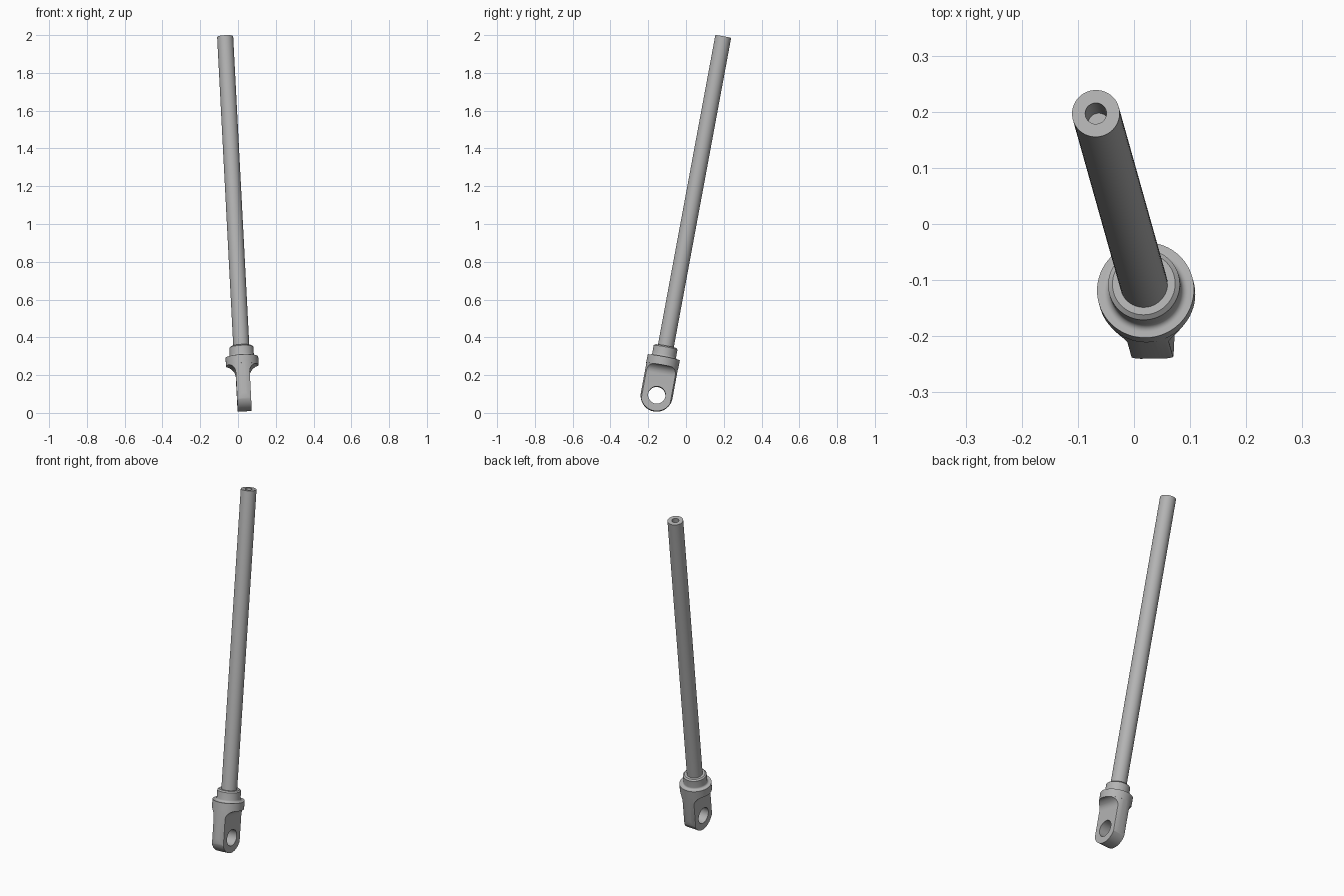
import bpy, bmesh, math
from mathutils import Matrix, Vector

cube = bpy.data.objects.get("Cube")
if cube:
    bpy.data.objects.remove(cube, do_unlink=True)

# Leaning frame: origin at the eye hole, z along the rod
EYE = Vector((0.031, -0.155, 0.093))
TOP = Vector((-0.068, 0.197, 1.992))
LENGTH = (TOP - EYE).length
az = (TOP - EYE).normalized()
ay = az.cross(Vector((1, 0, 0))).normalized()
ax = ay.cross(az)
FRAME = Matrix.Translation(EYE) @ Matrix((ax, ay, az)).transposed().to_4x4()

steel = bpy.data.materials.new("grey_steel")
steel.use_nodes = True
GREY = (0.45, 0.45, 0.45, 1)
steel.diffuse_color = GREY
steel.node_tree.nodes["Principled BSDF"].inputs["Base Color"].default_value = GREY


def finish(name, bm):
    bmesh.ops.recalc_face_normals(bm, faces=bm.faces)
    mesh = bpy.data.meshes.new(name)
    bm.to_mesh(mesh)
    bm.free()
    mesh.materials.append(steel)
    obj = bpy.data.objects.new(name, mesh)
    bpy.context.collection.objects.link(obj)
    obj.matrix_world = FRAME
    return obj


def lathe(name, profile, steps=64):
    """Spin a closed (radius, z) outline that starts and ends on the axis."""
    bm = bmesh.new()
    verts = [bm.verts.new((r, 0, z)) for r, z in profile]
    edges = [bm.edges.new(p) for p in zip(verts, verts[1:])]
    bmesh.ops.spin(bm, geom=verts + edges, axis=(0, 0, 1), cent=(0, 0, 0),
                   angle=math.tau, steps=steps)
    bmesh.ops.remove_doubles(bm, verts=bm.verts, dist=1e-5)
    return finish(name, bm)


def extrude(name, outline, along, half):
    """Extrude an outline of 3D points both ways along an axis."""
    bm = bmesh.new()
    d = Vector(along) * half
    face = bm.faces.new([bm.verts.new(Vector(p) - d) for p in outline])
    new = bmesh.ops.extrude_face_region(bm, geom=[face])["geom"]
    bmesh.ops.translate(bm, vec=2 * d,
                        verts=[v for v in new if isinstance(v, bmesh.types.BMVert)])
    return finish(name, bm)


def arc(cx, cy, r, start, end, n):
    angles = [math.radians(start + (end - start) * i / n) for i in range(n + 1)]
    return [(cx + r * math.cos(a), cy + r * math.sin(a)) for a in angles]


def activate(obj):
    bpy.ops.object.select_all(action="DESELECT")
    obj.select_set(True)
    bpy.context.view_layer.objects.active = obj


def combine(obj, cutter, operation):
    mod = obj.modifiers.new("cut", "BOOLEAN")
    mod.operation = operation
    mod.solver = "EXACT"
    mod.object = cutter
    activate(obj)
    bpy.ops.object.modifier_apply(modifier=mod.name)
    bpy.data.objects.remove(cutter, do_unlink=True)


# Eye lug: round-ended plate, flared under the flange, pierced by the pin hole
R, HALF, FLANGE = 0.085, 0.037, 0.086
plate = arc(0, 0, R, 180, 360, 32) + [(R, 0.25), (-R, 0.25)]
lug = extrude("eye_lug", [(0, y, z) for y, z in plate], (1, 0, 0), 0.12)
flare = arc(FLANGE, 0.113, FLANGE - HALF, 180, 90, 12)
side = [(HALF, -0.12)] + flare + [(FLANGE, 0.175)]
side += [(-x, z) for x, z in reversed(side)]
combine(lug, extrude("flare_cutter", [(x, 0, z) for x, z in side], (0, 1, 0), 0.15), "INTERSECT")
combine(lug, lathe("round_cutter", [(0, -0.2), (FLANGE, -0.2), (FLANGE, 0.3), (0, 0.3)]), "INTERSECT")
hole = [(0, y, z) for y, z in arc(0, 0, 0.046, 0, 360, 48)[:-1]]
combine(lug, extrude("hole_cutter", hole, (1, 0, 0), 0.2), "DIFFERENCE")

# Flange and stepped collar, with a fillet between and a small chamfer on top
C = 0.064
collar = lathe("flange_collar",
               [(0, 0.16), (FLANGE + 0.0005, 0.16), (FLANGE + 0.0005, 0.205)]
               + arc(C + 0.012, 0.217, 0.012, 270, 180, 6)
               + [(C, 0.258), (C - 0.008, 0.265), (0, 0.265)])

# Long rod with a blind bore in its upper end
ROD, BORE = 0.0425, 0.019
rod = lathe("rod", [(0, 0.24), (ROD, 0.24), (ROD, LENGTH), (BORE, LENGTH),
                    (BORE, LENGTH - 0.1), (0, LENGTH - 0.1)])

for part in (lug, collar, rod):
    activate(part)
    bpy.ops.object.shade_smooth_by_angle(angle=math.radians(30))
